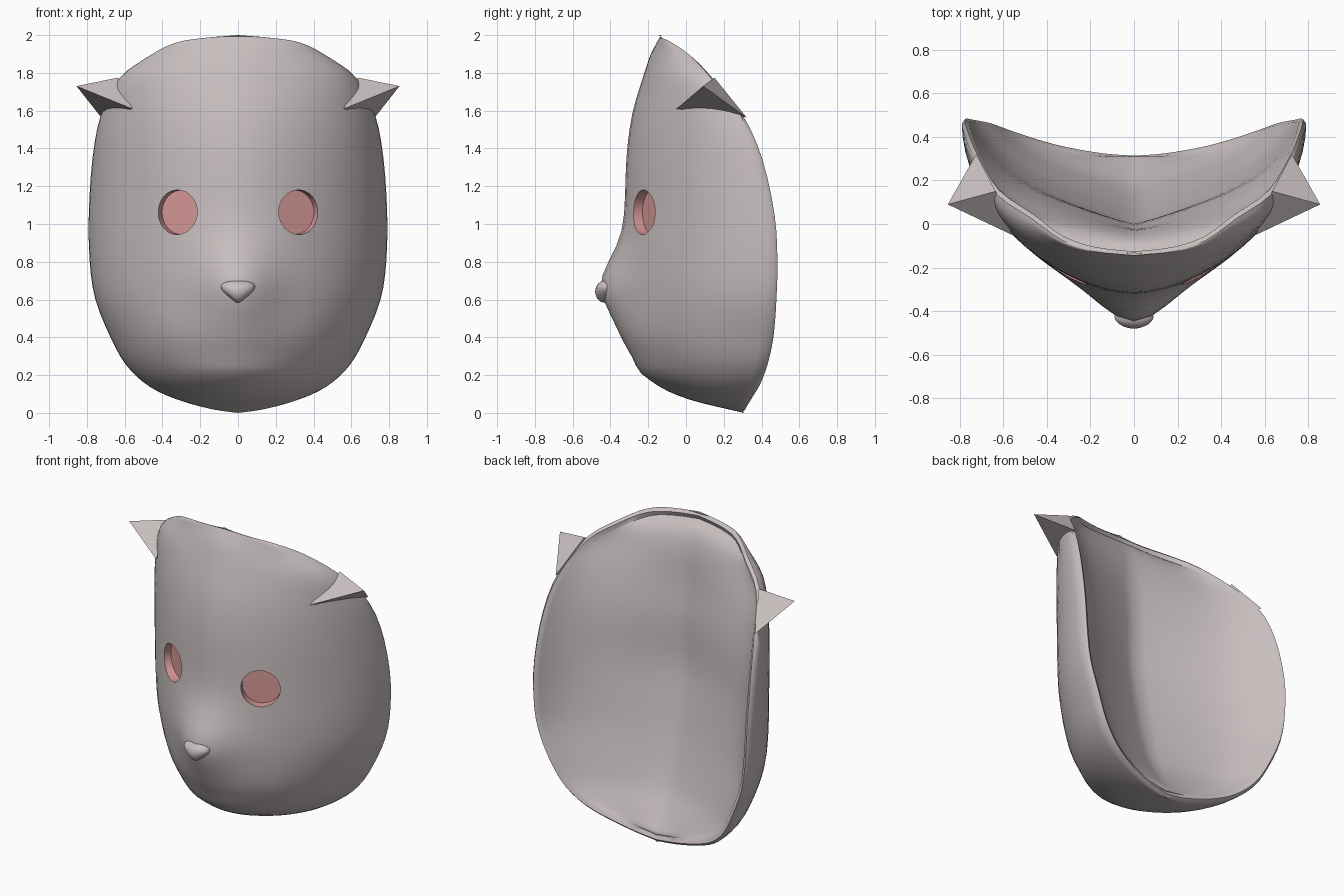
import bpy, bmesh, math
from mathutils import Vector, Matrix

if "Cube" in bpy.data.objects:
    bpy.data.objects.remove(bpy.data.objects["Cube"])


def material(name, rgb):
    m = bpy.data.materials.new(name)
    m.use_nodes = True
    m.diffuse_color = (*rgb, 1)
    m.node_tree.nodes["Principled BSDF"].inputs["Base Color"].default_value = (*rgb, 1)
    return m


GREY = material("warm grey", (0.58, 0.52, 0.52))
PINK = material("eye pink", (0.68, 0.32, 0.31))


def make_object(name, bm, mat):
    bmesh.ops.recalc_face_normals(bm, faces=bm.faces)
    mesh = bpy.data.meshes.new(name)
    bm.to_mesh(mesh)
    bm.free()
    mesh.materials.append(mat)
    ob = bpy.data.objects.new(name, mesh)
    bpy.context.collection.objects.link(ob)
    return ob


def activate(ob):
    bpy.ops.object.select_all(action='DESELECT')
    ob.select_set(True)
    bpy.context.view_layer.objects.active = ob


# Cross-sections: height, half width, front y, rim y, inner centre y
SECTIONS = [Vector(s) for s in (
    (2.00, 0, -.13, -.13, -.13),
    (1.985, .18, -.14, -.11, -.11),
    (1.96, .33, -.155, -.06, -.08),
    (1.89, .47, -.19, .04, -.05),
    (1.77, .63, -.23, .15, -.03),
    (1.58, .725, -.285, .30, -.02),
    (1.35, .77, -.315, .40, 0),
    (1.05, .79, -.325, .465, 0),
    (.80, .785, -.335, .48, .04),
    (.60, .755, -.335, .475, .08),
    (.40, .675, -.325, .46, .13),
    (.25, .59, -.25, .43, .18),
    (.14, .47, -.14, .39, .24),
    (.07, .32, .02, .35, .28),
    (.02, .14, .22, .32, .31),
    (0, 0, .31, .31, .31))]


def smooth_rows(pts, steps):
    rows = []
    for i in range(len(pts) - 1):
        a, b, c, d = (pts[max(0, min(len(pts) - 1, i + k))] for k in (-1, 0, 1, 2))
        for s in range(steps):
            t = s / steps
            rows.append(b + (c - a) * (t / 2) + (a * 2 - b * 5 + c * 4 - d) * (t * t / 2)
                        + (b * 3 - a - c * 3 + d) * (t ** 3 / 2))
    return rows + [pts[-1]]


ROWS = smooth_rows(SECTIONS, 3)
US = [math.sin(math.pi * (i / 32 - 0.5)) for i in range(33)]


def front_point(row, u):
    z, w, yc, ye, _ = row
    x = w * u
    curve = 1 - max(0, 1 - abs(u) ** 1.7) ** 0.55
    y = yc + (ye - 0.015 - yc) * curve
    y -= 0.115 * math.exp(-(x * x + (z - 0.67) ** 2) / 0.04)          # muzzle
    y -= 0.02 * math.exp(-((z - 0.22) / 0.05) ** 2 - (x / 0.36) ** 4)  # lower lip
    return x, y, z


def inner_point(row, u):
    z, w, _, ye, yi = row
    a = abs(u)
    curve = 0.65 * a ** 1.15 + 0.35 * a ** 6
    return 0.955 * w * u, yi + (ye - 0.01 - yi) * curve, 1 + (z - 1) * 0.955


def rim_point(row, side):
    z, w, _, ye, _ = row
    return 0.982 * w * side, ye + 0.004, 1 + (z - 1) * 0.982


# Each ring runs over the front, round the rim and back across the hollow
bm = bmesh.new()
rings = []
for r in ROWS:
    pts = [front_point(r, u) for u in US] + [rim_point(r, 1)]
    pts += [inner_point(r, u) for u in reversed(US)] + [rim_point(r, -1)]
    rings.append([bm.verts.new(p) for p in pts])
for a, b in zip(rings, rings[1:]):
    for i in range(len(a)):
        j = (i + 1) % len(a)
        bm.faces.new((a[i], a[j], b[j], b[i]))
# Close the rim strip at the crown and the chin
n = len(US)
for ring in (rings[0], rings[-1]):
    bm.faces.new((ring[0], ring[n], ring[n + 1], ring[-1]))
bmesh.ops.remove_doubles(bm, verts=bm.verts, dist=0.0004)
bmesh.ops.dissolve_degenerate(bm, edges=bm.edges, dist=0.0001)
bmesh.ops.holes_fill(bm, edges=[e for e in bm.edges if e.is_boundary], sides=0)
mask = make_object("mask_shell", bm, GREY)
mask.data.materials.append(PINK)

# Round recessed eyes, cut along the cheek normal
for side in (1, -1):
    normal = Vector((0.45 * side, -0.89, 0)).normalized()
    centre = Vector((0.317 * side, -0.217, 1.062)) + normal * 0.105
    bm = bmesh.new()
    bmesh.ops.create_cone(bm, cap_ends=True, segments=32, radius1=0.118, radius2=0.118, depth=0.3,
                          matrix=Matrix.Translation(centre)
                          @ normal.to_track_quat('Z', 'Y').to_matrix().to_4x4())
    cutter = make_object("eye_cutter", bm, PINK)
    cutter.hide_render = True
    mod = mask.modifiers.new("eye_socket", 'BOOLEAN')
    mod.operation = 'DIFFERENCE'
    mod.solver = 'EXACT'
    mod.material_mode = 'TRANSFER'
    mod.object = cutter
    activate(mask)
    bpy.ops.object.modifier_apply(modifier=mod.name)
    bpy.data.objects.remove(cutter)
activate(mask)
bpy.ops.object.shade_smooth_by_angle(angle=math.radians(50))

# Nose: a ball pinched toward its lower tip
bm = bmesh.new()
bmesh.ops.create_uvsphere(bm, u_segments=20, v_segments=12, radius=1)
for v in bm.verts:
    v.co.x *= 0.6 + 0.4 * v.co.z
    v.co = Vector((0.13 * v.co.x, -0.425 + 0.056 * v.co.y, 0.642 + 0.06 * v.co.z))
activate(make_object("nose", bm, GREY))
bpy.ops.object.shade_smooth_by_angle(angle=math.radians(60))

# Ears: flat-sided spikes rooted in the shell
for name, side in (("left_ear", 1), ("right_ear", -1)):
    bm = bmesh.new()
    front, top, back, tip = [bm.verts.new((x * side, y, z)) for x, y, z in (
        (.56, -.05, 1.61), (.635, .15, 1.775), (.725, .32, 1.565), (.855, .09, 1.73))]
    for f in ((front, top, tip), (top, back, tip), (back, front, tip), (front, back, top)):
        bm.faces.new(f)
    make_object(name, bm, GREY)
